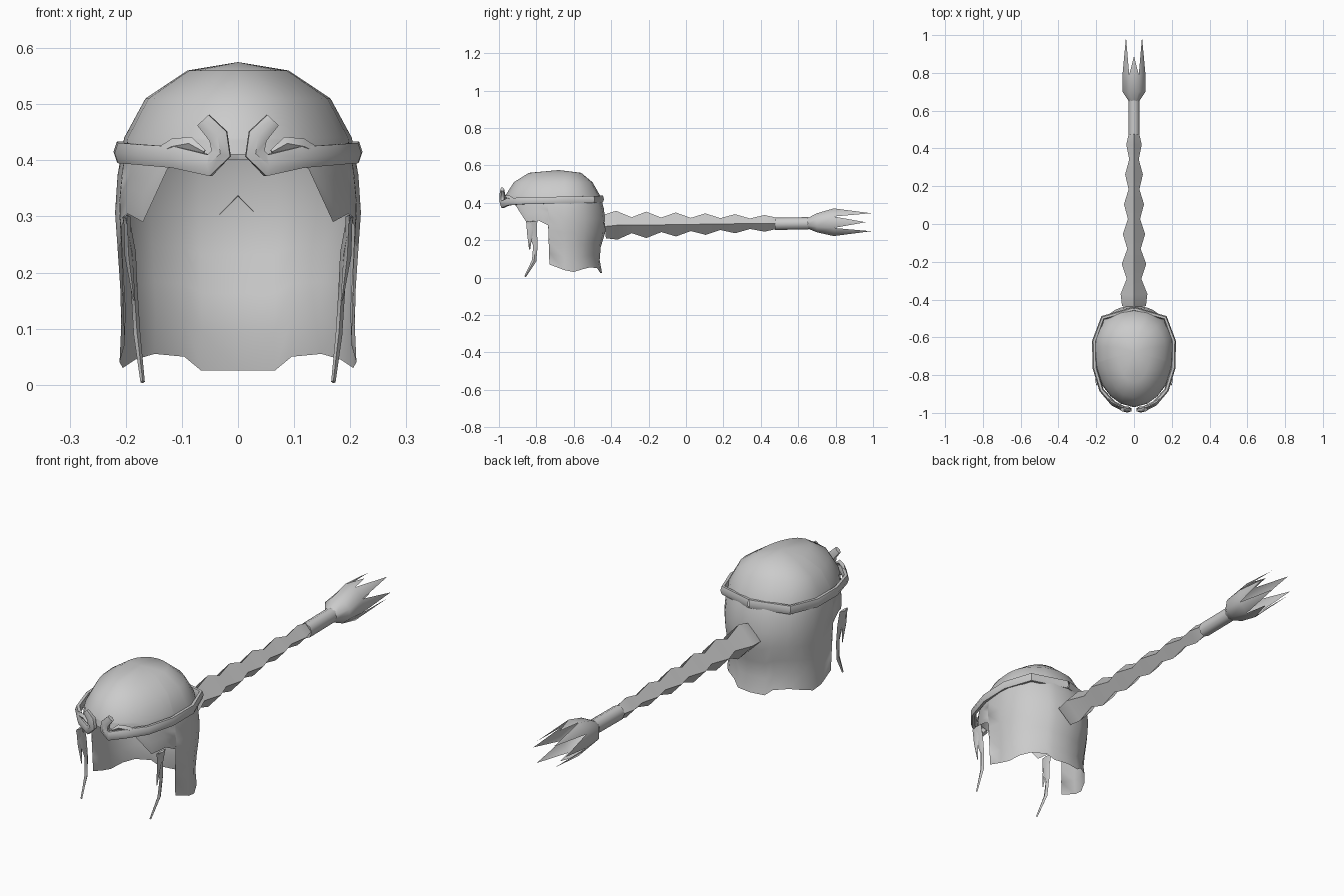
import bpy, bmesh
from math import sin, cos, pi, radians
from mathutils import Vector

if "Cube" in bpy.data.objects:
    bpy.data.objects.remove(bpy.data.objects["Cube"])

YC = -0.65  # centre of the head in y


def make(name, verts, faces, mirror=False, angle=50):
    me = bpy.data.meshes.new(name)
    me.from_pydata([tuple(v) for v in verts], [], faces)
    bm = bmesh.new()
    bm.from_mesh(me)
    bmesh.ops.remove_doubles(bm, verts=bm.verts, dist=1e-5)
    bmesh.ops.recalc_face_normals(bm, faces=bm.faces)
    bm.to_mesh(me)
    bm.free()
    ob = bpy.data.objects.new(name, me)
    bpy.context.collection.objects.link(ob)
    if mirror:
        m = ob.modifiers.new("Mirror", "MIRROR")
        m.merge_threshold = 0.002
    bpy.ops.object.select_all(action='DESELECT')
    ob.select_set(True)
    bpy.context.view_layer.objects.active = ob
    bpy.ops.object.shade_smooth_by_angle(angle=radians(angle))
    return ob


def tube(name, pts, radii, sides, ref, mirror=False, caps=(True, True), angle=50):
    """Sweep an elliptical ring; radii = (along ref, across ref) at each point."""
    pts = [Vector(p) for p in pts]
    verts, faces, n = [], [], len(pts)
    for i, p in enumerate(pts):
        t = (pts[min(i + 1, n - 1)] - pts[max(i - 1, 0)]).normalized()
        r = Vector(ref(p))
        a = (r - t * r.dot(t)).normalized()
        b = t.cross(a)
        for k in range(sides):
            w = 2 * pi * k / sides
            verts.append(p + a * cos(w) * radii[i][0] + b * sin(w) * radii[i][1])
    for i in range(n - 1):
        for k in range(sides):
            j, q = i * sides, (k + 1) % sides
            faces.append((j + k, j + q, j + sides + q, j + sides + k))
    if caps[0]:
        faces.append(tuple(range(sides)))
    if caps[1]:
        faces.append(tuple(range((n - 1) * sides, n * sides)))
    return make(name, verts, faces, mirror, angle)


# Hair cap: slices (z, half width, front y, back y)
SLICES = [(.56, .09, -.84, -.56), (.51, .165, -.92, -.50), (.44, .203, -.965, -.46),
          (.40, .212, -.972, -.445), (.32, .22, -.97, -.43), (.22, .213, -.96, -.435),
          (.13, .207, -.96, -.468), (.02, .212, -.96, -.448)]


def hair_point(z, deg):
    for lo, hi in zip(SLICES, SLICES[1:]):
        if z >= hi[0]:
            break
    f = (lo[0] - z) / (lo[0] - hi[0])
    w, front, back = (lo[i] + (hi[i] - lo[i]) * f for i in (1, 2, 3))
    c = cos(radians(deg))
    return (w * sin(radians(deg)), YC - c * ((YC - front) if c > 0 else (back - YC)), z)


# Columns run from face to nape: (angle, lower edge height)
COLUMNS = [(0, .41), (20, .41), (36, .385), (51, .29), (64, .305), (74, .28), (75, .07),
           (90, .04), (104, .03), (120, .045), (135, .055), (153, .05), (162, .025), (180, .025)]
verts, faces, ROWS = [(0, -.68, .575)], [], 9
for deg, low in COLUMNS:
    zs = [.56, .51, .44] + [.44 + (low - .44) * t / 6 for t in range(1, 7)]
    verts += [hair_point(z, deg) for z in zs]
for c in range(len(COLUMNS) - 1):
    a, b = 1 + c * ROWS, 1 + (c + 1) * ROWS
    faces.append((0, a, b))
    faces += [(a + r, a + r + 1, b + r + 1, b + r) for r in range(ROWS - 1)]
make("hair_cap", verts, faces, True, 70)

# Hair strands beside the face
out_x = lambda p: (1, 0, 0)
tube("long_strand", [(.2, -.825, .30), (.188, -.818, .235), (.185, -.805, .17),
                     (.18, -.812, .09), (.17, -.86, .005)],
     [(.006, .03), (.006, .022), (.006, .012), (.006, .012), (.004, .005)], 4, out_x, True)
tube("short_strand", [(.198, -.83, .30), (.195, -.835, .23), (.185, -.836, .15)],
     [(.006, .025), (.007, .014), (.002, .003)], 4, out_x, True)

# Circlet with upturned curls at the brow
radial = lambda p: (p.x, p.y - YC, 0)
band = [(0, -.45, .42), (.165, -.497, .418), (.21, -.62, .415), (.208, -.76, .413),
        (.172, -.88, .41), (.11, -.95, .405), (.05, -.98, .391), (.03, -.982, .412),
        (.035, -.982, .443), (.062, -.982, .472)]
tube("circlet", band, [(.012, .021)] * 5 + [(.014, .022)] * 2 + [(.016, .02)] * 2 + [(.01, .016)],
     6, radial, True, (False, True))
tube("circlet_leaf", [(.145, -.915, .41), (.115, -.945, .425), (.085, -.962, .43), (.06, -.972, .415)],
     [(.006, .01), (.007, .014), (.007, .012), (.004, .004)], 4, radial, True)

# Braid: square section swelling and pinching along its length
up = lambda p: (0, 0, 1)
path, rad = [(0, -.435, .273)], [(.063, .063)]
for i in range(6):
    y, r = -.37 + i * .158, .077 - .0065 * i
    path += [(0, y, .28 + i * .002), (0, y + .08, .28 + i * .002)]
    rad += [(r, r * .92), (r * .55, r * .5)]
path[-1], rad[-1] = (0, .485, .29), (.03, .026)
tube("braid", path, rad, 4, up, caps=(False, True), angle=80)

# Hair tie
tube("hair_tie", [(0, .475, .288), (0, .655, .29)], [(.033, .03)] * 2, 8, up)

# Spiky tuft at the end of the braid
verts, faces = [], []
for y, rx, rz, z in [(.65, .03, .03, .29), (.70, .066, .055, .293), (.79, .066, .08, .296)]:
    verts += [(rx * cos(pi * (k + .5) / 4), y, z + rz * sin(pi * (k + .5) / 4)) for k in range(8)]
for i in (0, 8):
    faces += [(i + k, i + (k + 1) % 8, i + 8 + (k + 1) % 8, i + 8 + k) for k in range(8)]
for k in range(8):
    w = pi * (k + 1) / 4
    y = .99 if k % 2 == 0 else (.96 if abs(cos(w)) > .5 else .89)
    verts.append((.08 * cos(w) if k % 2 else .06 * cos(w), y, .296 + .068 * sin(w)))
    faces.append((16 + k, 16 + (k + 1) % 8, 24 + k))
make("braid_tuft", verts, faces)
